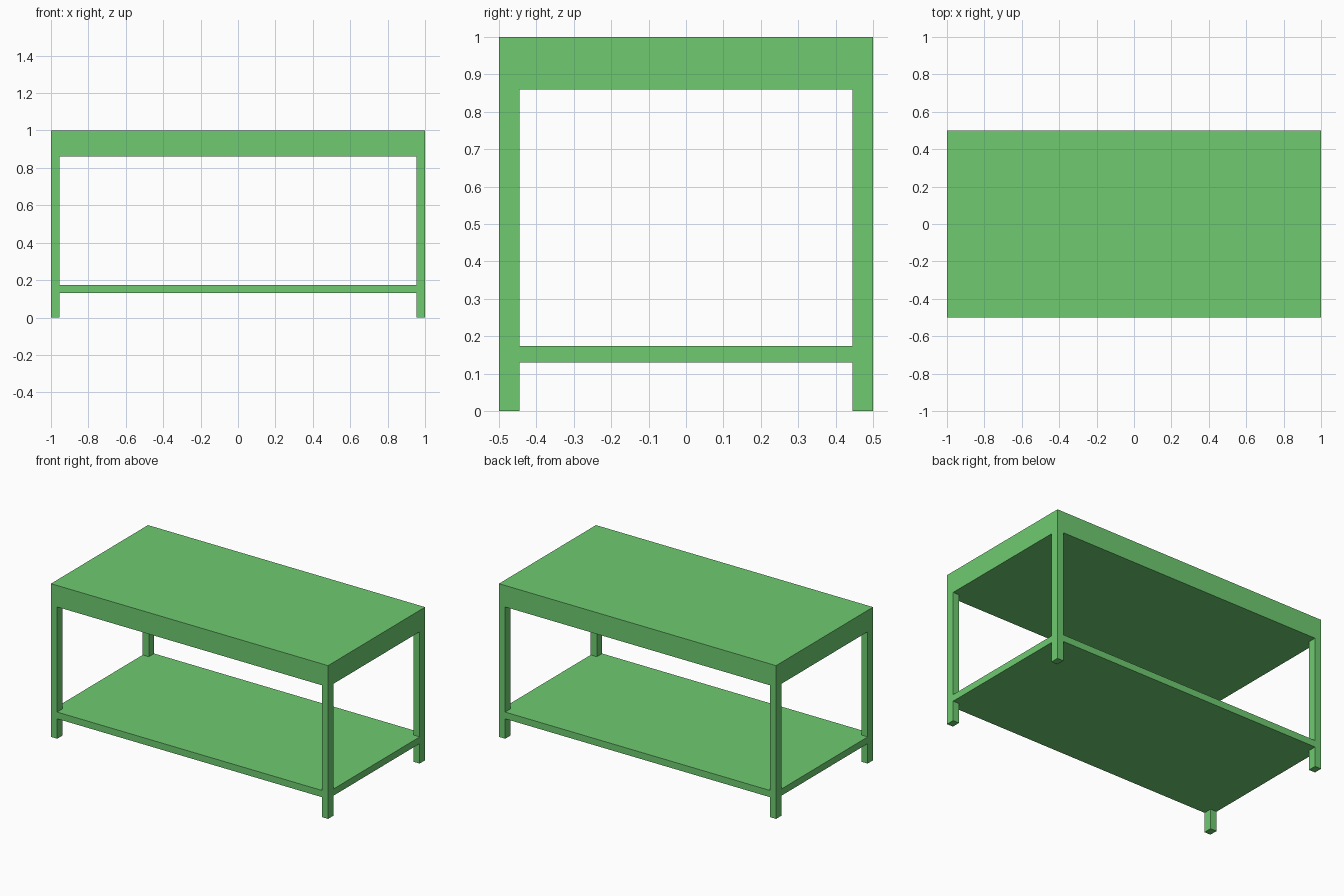
import bpy
import bmesh

cube = bpy.data.objects.get("Cube")
if cube:
    bpy.data.objects.remove(cube, do_unlink=True)

HALF_X, HALF_Y = 1.0, 0.5
LEG_X, LEG_Y = 0.045, 0.055
TOP_Z, APRON_Z = 1.0, 0.86
SHELF_LOW, SHELF_HIGH = 0.13, 0.174

green = bpy.data.materials.new("leaf_green")
green.use_nodes = True
colour = (0.156, 0.597, 0.162, 1.0)
green.diffuse_color = colour
green.node_tree.nodes["Principled BSDF"].inputs["Base Color"].default_value = colour


def extrude_outline(name, outline, low, high):
    """Raise a flat outline into a closed slab between two heights."""
    bm = bmesh.new()
    base = bm.faces.new([bm.verts.new((x, y, low)) for x, y in outline])
    raised = bmesh.ops.extrude_face_region(bm, geom=[base], use_keep_orig=True)
    verts = [v for v in raised["geom"] if isinstance(v, bmesh.types.BMVert)]
    bmesh.ops.translate(bm, verts=verts, vec=(0, 0, high - low))
    bmesh.ops.recalc_face_normals(bm, faces=bm.faces)
    mesh = bpy.data.meshes.new(name)
    bm.to_mesh(mesh)
    bm.free()
    mesh.materials.append(green)
    obj = bpy.data.objects.new(name, mesh)
    bpy.context.collection.objects.link(obj)
    return obj


def rectangle(x0, x1, y0, y1):
    return [(x0, y0), (x1, y0), (x1, y1), (x0, y1)]


# Thick table top
extrude_outline("table_top", rectangle(-HALF_X, HALF_X, -HALF_Y, HALF_Y), APRON_Z, TOP_Z)

# Lower shelf, notched at the corners to fit around the legs
ix, iy = HALF_X - LEG_X, HALF_Y - LEG_Y
notched = []
for sx, sy in ((1, 1), (-1, 1), (-1, -1), (1, -1)):
    corner = [(sx * HALF_X, sy * iy), (sx * ix, sy * iy), (sx * ix, sy * HALF_Y)]
    notched += corner if sx == sy else corner[::-1]
extrude_outline("lower_shelf", notched, SHELF_LOW, SHELF_HIGH)

# Four legs at the corners
for side, sx in (("left", 1), ("right", -1)):
    for end, sy in (("front", -1), ("back", 1)):
        extrude_outline(f"{end}_{side}_leg",
                        rectangle(sx * ix, sx * HALF_X, sy * iy, sy * HALF_Y),
                        0, APRON_Z)
